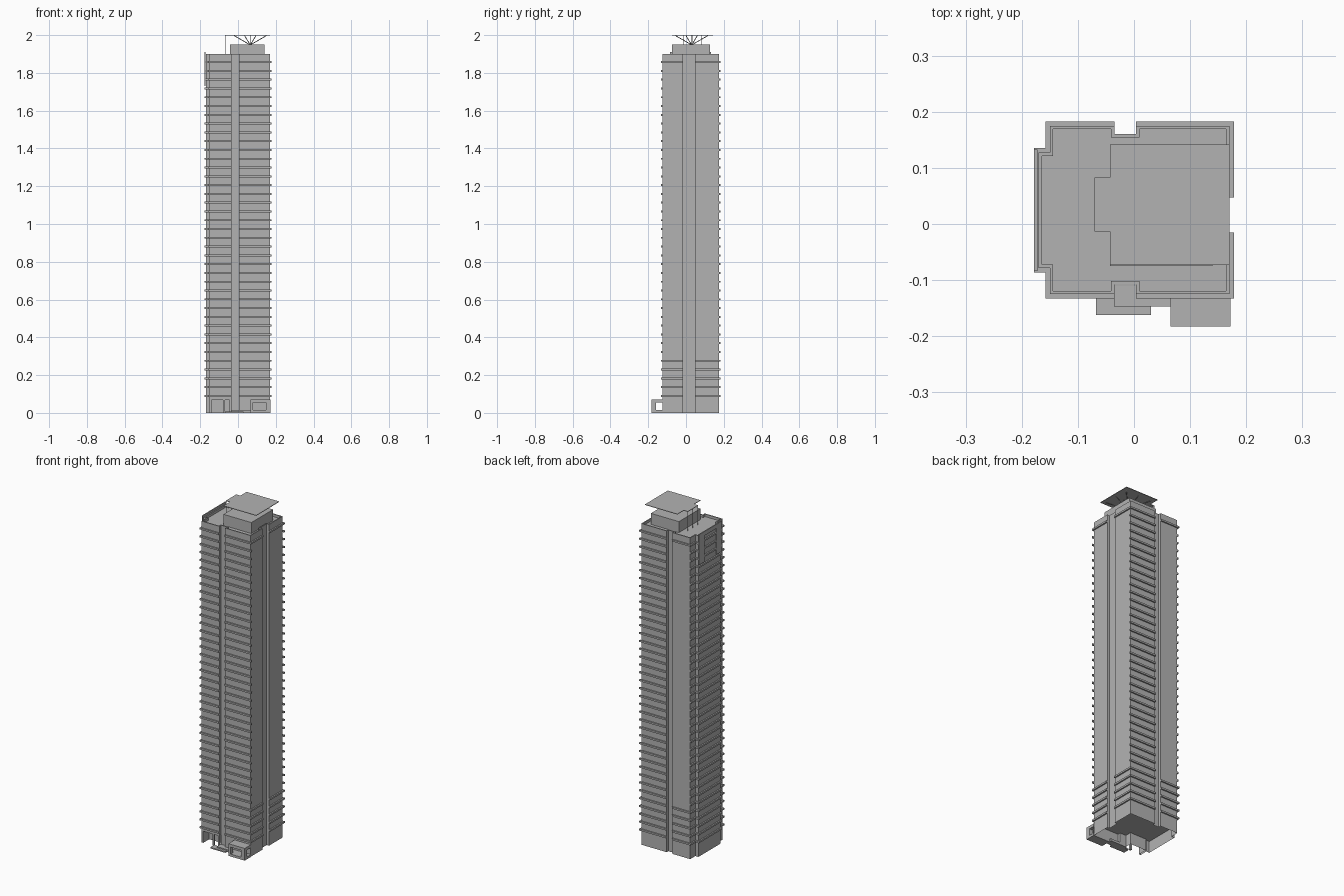
import bpy, bmesh
from mathutils import Vector

if "Cube" in bpy.data.objects:
    bpy.data.objects.remove(bpy.data.objects["Cube"], do_unlink=True)

concrete = bpy.data.materials.new("grey_concrete")
concrete.use_nodes = True
GREY = (0.45, 0.45, 0.45, 1)
concrete.diffuse_color = GREY
concrete.node_tree.nodes["Principled BSDF"].inputs["Base Color"].default_value = GREY


def finish(bm, name):
    mesh = bpy.data.meshes.new(name)
    bmesh.ops.recalc_face_normals(bm, faces=bm.faces)
    bm.to_mesh(mesh)
    bm.free()
    mesh.materials.append(concrete)
    obj = bpy.data.objects.new(name, mesh)
    bpy.context.collection.objects.link(obj)
    return obj


def add_box(bm, x, y, z):
    verts = bmesh.ops.create_cube(bm, size=1)["verts"]
    for v in verts:
        v.co = Vector([(r[0] + r[1]) / 2 + c * (r[1] - r[0]) for r, c in zip((x, y, z), v.co)])


def boxes(name, *ranges):
    bm = bmesh.new()
    for r in ranges:
        add_box(bm, *r)
    return finish(bm, name)


def prism(name, outline, z0, z1, caps=True):
    """Extrude an outline upward, with or without end caps."""
    bm = bmesh.new()
    low = [bm.verts.new((x, y, z0)) for x, y in outline]
    high = [bm.verts.new((x, y, z1)) for x, y in outline]
    for i in range(len(low)):
        j = (i + 1) % len(low)
        bm.faces.new((low[i], low[j], high[j], high[i]))
    if caps:
        bm.faces.new(low[::-1])
        bm.faces.new(high)
    return finish(bm, name)


# Tower outline: slots in front, right and back, stepped bay on the left
X0, X1, Y0, Y1, BAY = -0.15, 0.17, -0.125, 0.175, -0.17
SX0, SX1 = -0.035, 0.004
front_right = [(SX0, Y0), (SX0, -0.108), (SX1, -0.108), (SX1, Y0), (X1, Y0)]
sides = [(X1, -0.015), (0.155, -0.015), (0.155, 0.047), (X1, 0.047), (X1, Y1),
         (SX1, Y1), (SX1, 0.16), (SX0, 0.16), (SX0, Y1), (X0, Y1),
         (X0, 0.127), (BAY, 0.127), (BAY, -0.078), (X0, -0.078)]
outline = [(X0, Y0)] + front_right + sides
BASE, ROOF, RIM = 0.068, 1.885, 1.9
prism("tower_body", outline, BASE, ROOF)

# Ground floor walls with a recessed porch at the front
porch = [(X0, Y0), (-0.14, Y0), (-0.14, -0.07), (SX0, -0.07)]
prism("ground_floor_walls", porch + front_right[1:] + sides, 0, BASE, caps=False)
boxes("porch_columns", *[((x - 0.005, x + 0.005), (Y0, Y0 + 0.012), (0, BASE))
                         for x in (-0.075, -0.04)])

# Roof parapet
parapet = prism("roof_parapet", outline, ROOF - 0.004, RIM, caps=False)
wall = parapet.modifiers.new("thickness", 'SOLIDIFY')
wall.thickness = 0.006
wall.offset = -1
wall.use_even_offset = True

# Floor ledges: strips outside the walls at each storey
OUT = 0.008
main_strips = [((X0 - OUT, SX0), (Y0 - OUT, Y0)),
               ((SX1, X1 + OUT), (Y0 - OUT, Y0)),
               ((SX1, X1 + OUT), (Y1, Y1 + OUT)),
               ((BAY - OUT, BAY), (-0.086, 0.135)),
               ((X0 - OUT, X0), (Y0, -0.078)),
               ((X0 - OUT, X0), (0.127, Y1)),
               ((BAY, X0), (-0.086, -0.078)),
               ((BAY, X0), (0.127, 0.135))]
extra_strips = [((X1, X1 + OUT), (Y0, -0.015)),
                ((X1, X1 + OUT), (0.047, Y1)),
                ((X0 - OUT, SX0), (Y1, Y1 + OUT))]
FLOORS, PITCH, FIRST = 39, 0.0465, 0.085
ledges = bmesh.new()
for i in range(FLOORS):
    z = FIRST + i * PITCH
    low_or_top = i < 5 or i == FLOORS - 1
    for xr, yr in main_strips + (extra_strips if low_or_top else []):
        add_box(ledges, xr, yr, (z, z + 0.01))
finish(ledges, "floor_ledges")

# Screens at the top of the left bay
boxes("bay_screens",
      ((-0.178, -0.172), (-0.084, -0.033), (1.73, 1.91)),
      ((-0.178, -0.172), (0.08, 0.133), (1.73, 1.91)),
      ((-0.178, -0.172), (-0.033, 0.08), (1.885, 1.91)))

# Rooftop plant room
boxes("plant_room", ((-0.043, 0.14), (-0.075, 0.128), (ROOF, 1.95)))

# Flat canopy with a side tab on thin posts
prism("roof_canopy", [(-0.043, -0.073), (X1, -0.073), (X1, 0.142), (-0.043, 0.142),
                      (-0.043, 0.083), (-0.07, 0.083), (-0.07, -0.013), (-0.043, -0.013)],
      1.997, 2.0)
boxes("canopy_posts", *[((-0.07, -0.067), (y, y + 0.003), (ROOF, 1.998))
                        for y in (-0.013, 0.034, 0.08)])

# Struts fanning out beneath the canopy
curve = bpy.data.curves.new("canopy_struts", 'CURVE')
curve.dimensions = '3D'
curve.bevel_depth = 0.002
curve.bevel_resolution = 0
for reach in (0.03, 0.085):
    for dx in (-1, 0, 1):
        for dy in (-1, 0, 1):
            if dx or dy:
                strut = curve.splines.new('POLY')
                strut.points.add(1)
                strut.points[0].co = (0.065, 0.03, 1.948, 1)
                strut.points[1].co = (0.065 + dx * reach, 0.03 + dy * reach, 1.997, 1)
curve.materials.append(concrete)
bpy.context.collection.objects.link(bpy.data.objects.new("canopy_struts", curve))

# Entrance portal: roof, floor, framed front and open sides
PX0, PX1, PY = 0.065, 0.172, -0.183
boxes("entrance_portal",
      ((PX0, PX1), (PY, Y0), (0.055, 0.072)),
      ((PX0, PX1), (PY, Y0), (0, 0.014)),
      ((PX0, 0.08), (PY, -0.16), (0.014, 0.055)),
      ((0.148, PX1), (PY, -0.16), (0.014, 0.055)))

# Entrance steps
boxes("entrance_steps",
      ((-0.068, 0.03), (-0.162, Y0), (0, 0.007)),
      ((-0.036, PX0), (-0.147, Y0 + 0.015), (0, 0.014)))
